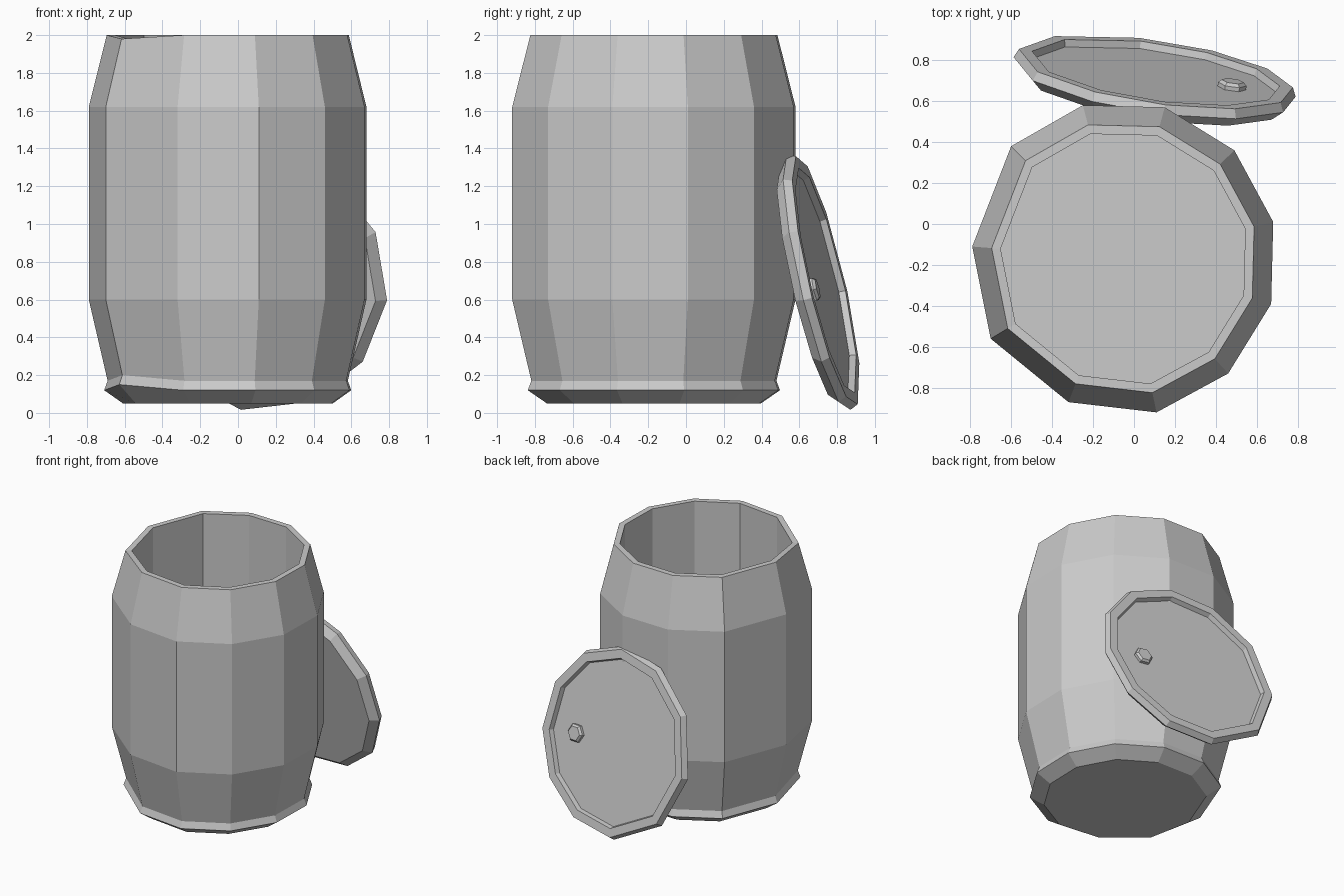
import bpy, bmesh
from math import cos, sin, radians
from mathutils import Vector, Matrix

if "Cube" in bpy.data.objects:
    bpy.data.objects.remove(bpy.data.objects["Cube"])


def ring_solid(name, rings, matrix=None):
    """Skin a list of closed rings and cap the first and last."""
    bm = bmesh.new()
    loops = [[bm.verts.new(p) for p in ring] for ring in rings]
    n = len(loops[0])
    for a, b in zip(loops, loops[1:]):
        for i in range(n):
            j = (i + 1) % n
            bm.faces.new((a[i], a[j], b[j], b[i]))
    bm.faces.new(loops[0][::-1])
    bm.faces.new(loops[-1])
    bmesh.ops.recalc_face_normals(bm, faces=bm.faces)
    mesh = bpy.data.meshes.new(name)
    bm.to_mesh(mesh)
    bm.free()
    obj = bpy.data.objects.new(name, mesh)
    if matrix is not None:
        obj.matrix_world = matrix
    bpy.context.collection.objects.link(obj)
    return obj


# Barrel: uneven eleven-sided plan, scaled at each height
plan = [(-0.79, -0.11), (-0.60, 0.38), (-0.25, 0.58), (0.15, 0.57),
        (0.49, 0.36), (0.68, 0.01), (0.67, -0.39), (0.46, -0.73),
        (0.11, -0.92), (-0.32, -0.87), (-0.70, -0.56)]
cx, cy = -0.05, -0.17
# scale, height, height change at the uneven corner
profile = [(0.755, 0.05, 0), (0.89, 0.12, 0.03), (0.865, 0.17, 0.03),
           (1.0, 0.60, 0), (1.0, 1.62, 0), (0.872, 2.0, -0.02),
           (0.813, 2.0, -0.02), (0.813, 0.17, 0)]
rings = []
for s, z, dip in profile:
    rings.append([(cx + (x - cx) * s, cy + (y - cy) * s,
                   z + (dip if i == 10 else 0))
                  for i, (x, y) in enumerate(plan)])
ring_solid("barrel", rings)

# Lid: recessed disc leaning on the back of the barrel
normal = Vector((0.146, 1.0, 0.235)).normalized()
right = (Vector((1, 0, 0)) - normal * normal.x).normalized()
up = right.cross(normal)
if up.z < 0:
    up = -up
side = up.cross(normal)          # right-handed frame
basis = Matrix((side, up, normal)).transposed().to_4x4()
frame = Matrix.Translation((0.10, 0.70, 0.69)) @ basis
flip = 1 if side.x > 0 else -1

angles = [-6, 25, 55, 86, 116, 149, 187, 223, 263, 294, 324]


def lid_ring(r, h, angs, u=0.0, v=0.0):
    return [(flip * (u + r * cos(radians(a))), v + r * sin(radians(a)), h)
            for a in angs]


lid_profile = [(0.645, -0.05), (0.70, 0.0), (0.68, 0.045),
               (0.615, 0.045), (0.605, 0.01)]
ring_solid("lid", [lid_ring(r, h, angles) for r, h in lid_profile], frame)

# Small six-sided plug on the lid
hexagon = range(0, 360, 60)
plug_profile = [(0.07, 0.0), (0.07, 0.03), (0.055, 0.045)]
ring_solid("lid_plug", [lid_ring(r, h, hexagon, 0.38, -0.03)
                        for r, h in plug_profile], frame)
